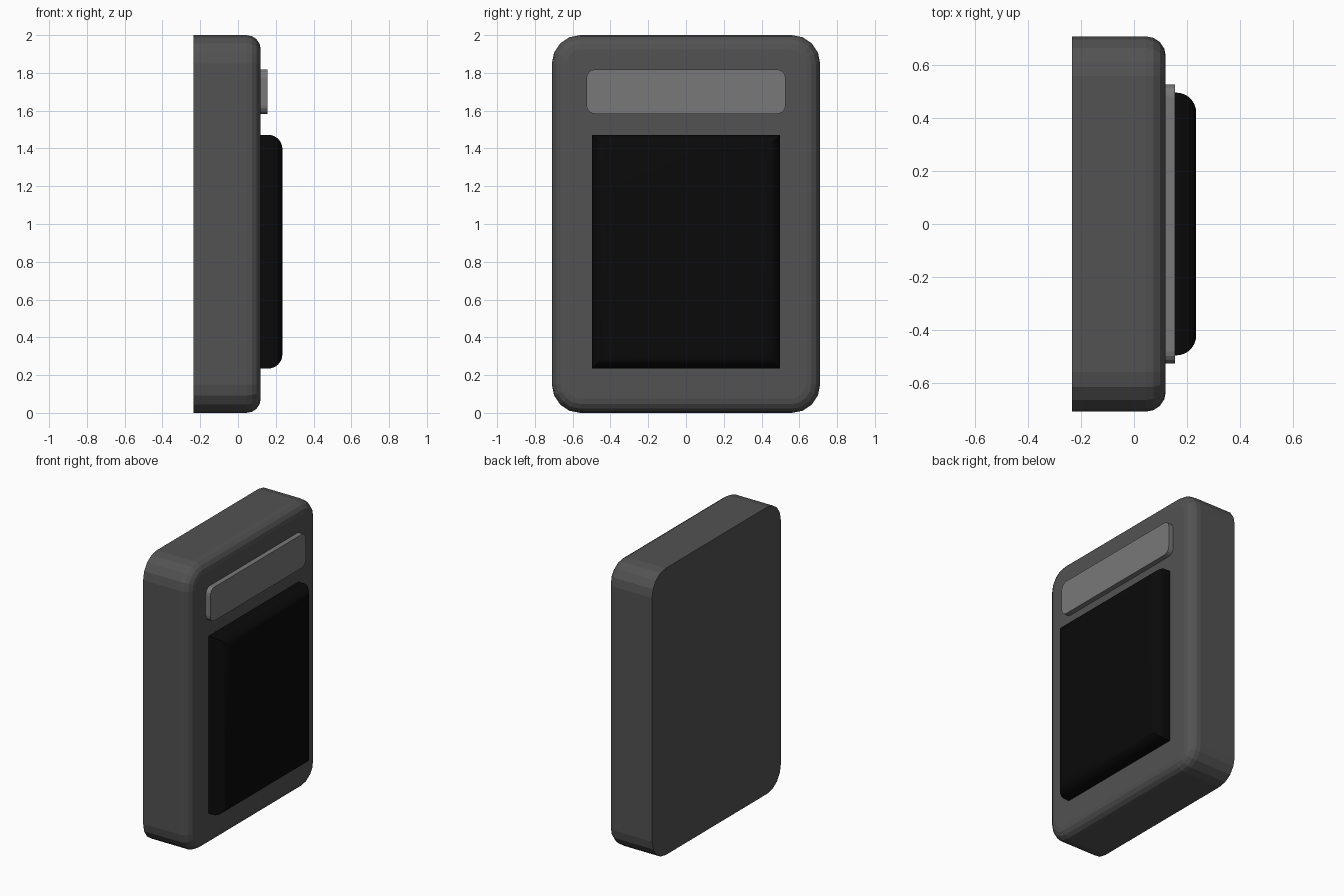
import bpy, bmesh

if "Cube" in bpy.data.objects:
    bpy.data.objects.remove(bpy.data.objects["Cube"])


def material(name, value):
    m = bpy.data.materials.new(name)
    m.diffuse_color = (value, value, value, 1)
    m.use_nodes = True
    m.node_tree.nodes["Principled BSDF"].inputs["Base Color"].default_value = m.diffuse_color
    return m


def slab(name, x, y, z, mat, corner=0, corner_segs=4, front=0, front_segs=4):
    """Box with optional rounded corners (edges along x) and rounded +x rim."""
    bm = bmesh.new()
    bmesh.ops.create_cube(bm, size=1)
    for v in bm.verts:
        v.co = [a + (c + 0.5) * (b - a) for c, (a, b) in zip(v.co, (x, y, z))]
    if corner:
        edges = [e for e in bm.edges
                 if abs(e.verts[0].co.x - e.verts[1].co.x) > 1e-4]
        bmesh.ops.bevel(bm, geom=edges, offset=corner, segments=corner_segs,
                        profile=0.5, affect='EDGES')
    if front:
        edges = [e for e in bm.edges
                 if all(abs(v.co.x - x[1]) < 1e-4 for v in e.verts)]
        bmesh.ops.bevel(bm, geom=edges, offset=front, segments=front_segs,
                        profile=0.5, affect='EDGES')
    bmesh.ops.recalc_face_normals(bm, faces=bm.faces)
    mesh = bpy.data.meshes.new(name)
    bm.to_mesh(mesh)
    bm.free()
    mesh.materials.append(mat)
    ob = bpy.data.objects.new(name, mesh)
    bpy.context.collection.objects.link(ob)
    return ob


# Housing: rounded outline, soft front rim, flat back
slab("housing", (-0.235, 0.12), (-0.71, 0.71), (0, 2),
     material("dark_grey", 0.085), corner=0.15, front=0.075)

# Raised display plate near the top
slab("display_plate", (0.11, 0.155), (-0.527, 0.527), (1.583, 1.818),
     material("mid_grey", 0.19), corner=0.045)

# Black pad with square outline and rounded front rim
pad = slab("front_pad", (0.11, 0.235), (-0.497, 0.497), (0.235, 1.472),
           material("black", 0.003), front=0.075, front_segs=8)
for p in pad.data.polygons:
    p.use_smooth = True
bpy.context.view_layer.objects.active = pad
pad.select_set(True)
bpy.ops.object.shade_smooth_by_angle()
